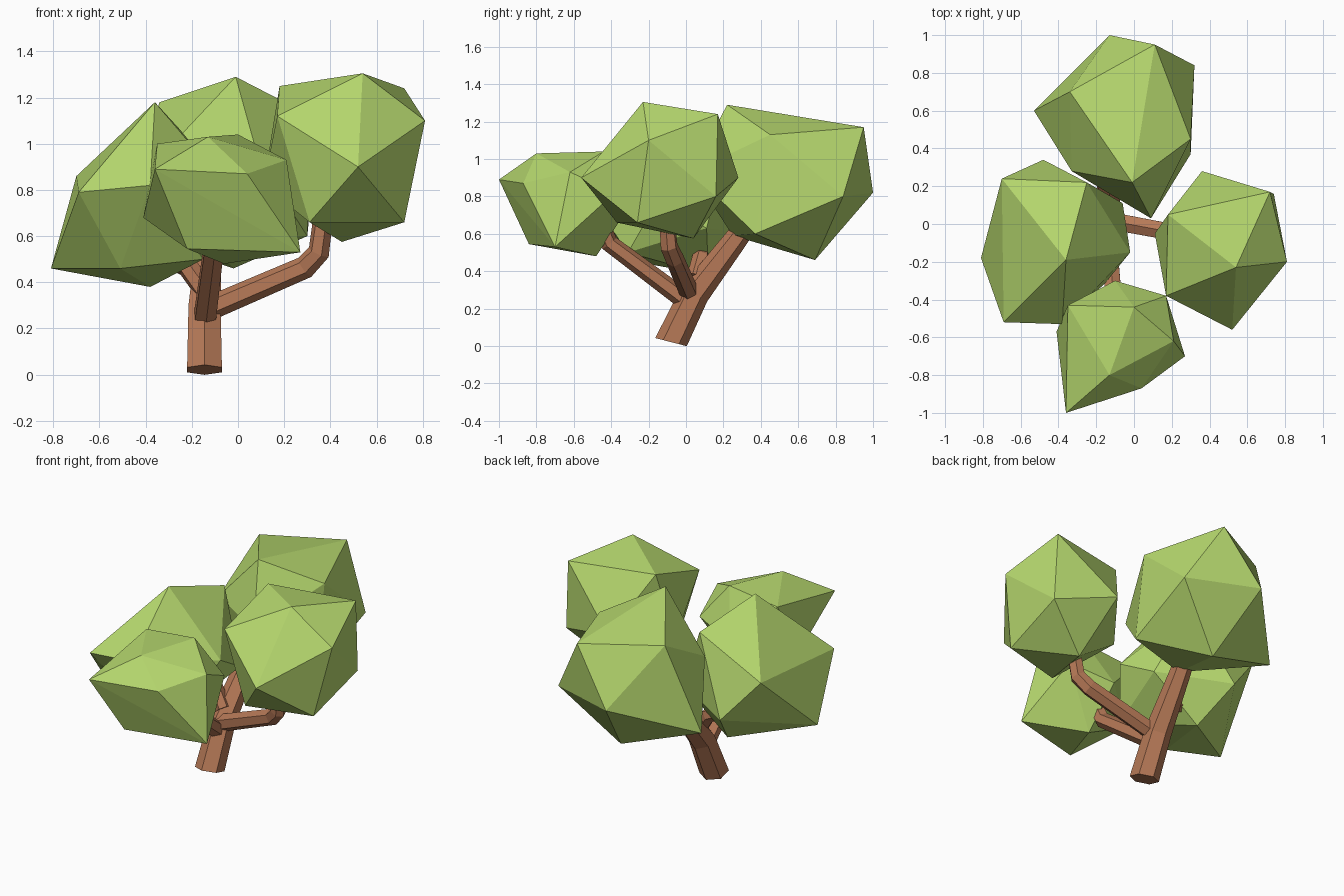
import bpy, bmesh, math
from mathutils import Vector


def material(name, rgb):
    m = bpy.data.materials.new(name)
    m.diffuse_color = (*rgb, 1)
    return m


bark = material("bark brown", (0.468, 0.191, 0.095))
leaf = material("leaf green", (0.470, 0.690, 0.157))


def finish(name, bm, mat):
    bmesh.ops.recalc_face_normals(bm, faces=bm.faces[:])
    mesh = bpy.data.meshes.new(name)
    bm.to_mesh(mesh)
    bm.free()
    mesh.materials.append(mat)
    ob = bpy.data.objects.new(name, mesh)
    bpy.context.collection.objects.link(ob)


def limb(name, path, radii, start_dir=None):
    """Six-sided tapering tube swept along a path."""
    pts = [Vector(p) for p in path]
    side = (pts[1] - pts[0]).cross(Vector((0, 0, 1))).normalized()
    bm = bmesh.new()
    rings = []
    for i, (p, r) in enumerate(zip(pts, radii)):
        a = (p - pts[i - 1]).normalized() if i else Vector()
        b = (pts[i + 1] - p).normalized() if i < len(pts) - 1 else Vector()
        t = (a + b).normalized()
        if i == 0 and start_dir:
            t = Vector(start_dir).normalized()
        u = (side - t * side.dot(t)).normalized()
        w = u.cross(t)
        angles = [math.radians(30 + 60 * k) for k in range(6)]
        rings.append([bm.verts.new(p + r * (u * math.cos(g) + w * math.sin(g)))
                      for g in angles])
    for lo, hi in zip(rings, rings[1:]):
        for k in range(6):
            n = (k + 1) % 6
            bm.faces.new((lo[k], lo[n], hi[n], hi[k]))
    bm.faces.new(rings[0])
    bm.faces.new(rings[-1])
    finish(name, bm, bark)


def foliage(name, corners):
    """Faceted leaf clump: the convex hull of its twelve corners."""
    bm = bmesh.new()
    for c in corners:
        bm.verts.new(c)
    res = bmesh.ops.convex_hull(bm, input=bm.verts[:])
    loose = [v for v in res["geom_interior"] if isinstance(v, bmesh.types.BMVert)]
    bmesh.ops.delete(bm, geom=loose, context='VERTS')
    finish(name, bm, leaf)


# Leaning trunk that runs on into the back clump
limb("trunk", [(-0.145, -0.08, 0.021), (-0.145, 0.045, 0.28),
               (-0.125, 0.27, 0.575), (-0.11, 0.36, 0.70)],
     [0.087, 0.080, 0.062, 0.056], start_dir=(0, 0.25, 0.97))

# Side branches
limb("right_branch", [(-0.14, 0.02, 0.28), (0.29, -0.06, 0.465),
                      (0.35, -0.09, 0.53), (0.365, -0.10, 0.65),
                      (0.38, -0.11, 0.74)],
     [0.053, 0.050, 0.048, 0.044, 0.042])
limb("front_branch", [(-0.145, 0.01, 0.235), (-0.105, -0.41, 0.55),
                      (-0.09, -0.45, 0.65)], [0.053, 0.048, 0.044])
limb("left_branch", [(-0.14, 0.05, 0.36), (-0.22, 0.08, 0.47),
                     (-0.35, 0.08, 0.53)], [0.048, 0.048, 0.044])

# Leaf clumps
foliage("right_foliage", [
    (0.54, -0.23, 1.305), (0.72, 0.17, 1.24), (0.81, -0.20, 1.10),
    (0.52, -0.56, 0.90), (0.17, -0.38, 1.12), (0.18, 0.05, 1.25),
    (0.36, 0.28, 0.90), (0.72, -0.26, 0.66), (0.45, 0.04, 0.575),
    (0.74, 0.16, 0.80), (0.11, -0.05, 0.82), (0.31, -0.37, 0.66)])
foliage("back_foliage", [
    (-0.01, 0.22, 1.29), (0.11, 0.95, 1.17), (-0.13, 1.00, 0.82),
    (0.30, 0.45, 1.13), (0.32, 0.84, 0.80), (0.30, 0.37, 0.60),
    (-0.34, 0.70, 1.18), (-0.53, 0.60, 0.63), (-0.33, 0.28, 0.95),
    (0.09, 0.03, 0.93), (-0.02, 0.69, 0.46), (-0.13, 0.25, 0.59)])
foliage("left_foliage", [
    (-0.36, -0.19, 1.18), (-0.70, 0.24, 0.86), (-0.69, -0.52, 0.79),
    (-0.81, -0.18, 0.46), (-0.51, -0.32, 0.46), (-0.38, 0.12, 0.38),
    (-0.38, -0.53, 0.82), (-0.25, 0.22, 1.06), (-0.02, -0.15, 0.78),
    (-0.48, 0.34, 0.60), (-0.15, -0.31, 0.50), (-0.06, 0.11, 0.63)])
foliage("front_foliage", [
    (0.00, -0.44, 1.04), (-0.36, -1.00, 0.89), (0.04, -0.87, 0.87),
    (0.21, -0.62, 0.93), (0.27, -0.70, 0.53), (-0.22, -0.84, 0.545),
    (-0.13, -0.80, 1.03), (-0.35, -0.43, 1.00), (-0.41, -0.57, 0.68),
    (0.17, -0.38, 0.82), (-0.10, -0.30, 0.75), (-0.06, -0.48, 0.48)])
